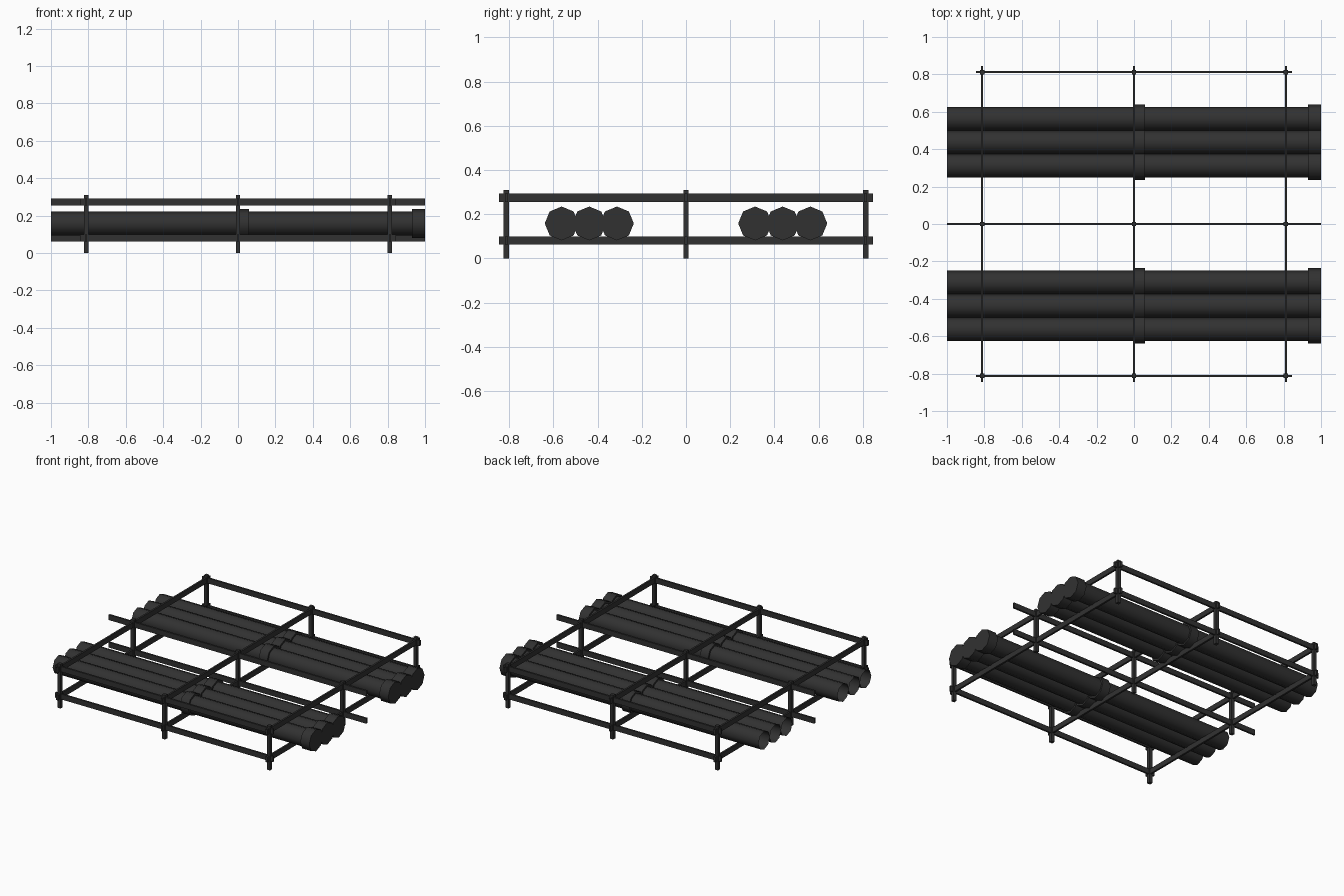
import bpy, bmesh, math

if "Cube" in bpy.data.objects:
    bpy.data.objects.remove(bpy.data.objects["Cube"])

mat = bpy.data.materials.new("dark_grey")
mat.diffuse_color = (0.031, 0.031, 0.031, 1)
mat.use_nodes = True
mat.node_tree.nodes["Principled BSDF"].inputs["Base Color"].default_value = mat.diffuse_color


def finish(name, bm):
    bmesh.ops.recalc_face_normals(bm, faces=bm.faces)
    me = bpy.data.meshes.new(name)
    bm.to_mesh(me)
    bm.free()
    me.materials.append(mat)
    ob = bpy.data.objects.new(name, me)
    bpy.context.collection.objects.link(ob)
    return ob


def box(name, center, size):
    bm = bmesh.new()
    bmesh.ops.create_cube(bm, size=1)
    for v in bm.verts:
        v.co = [c + p * s for c, p, s in zip(center, v.co, size)]
    return finish(name, bm)


def pipe(name, y, z):
    # octagonal pipe along x: open at -x, sockets at the middle and +x end
    r, R = 0.0635, 0.0765
    prof = [(-1, r), (-0.005, r), (-0.005, R), (0.06, R), (0.06, r),
            (0.93, r), (0.93, R), (1, R)]
    bm = bmesh.new()
    rings = []
    for x, rad in prof:
        rings.append([bm.verts.new((x, y + rad * math.cos(k * math.pi / 4),
                                    z + rad * math.sin(k * math.pi / 4)))
                      for k in range(8)])
    for a, b in zip(rings, rings[1:]):
        for k in range(8):
            j = (k + 1) % 8
            bm.faces.new((a[k], a[j], b[j], b[k]))
    bm.faces.new(rings[-1])
    ob = finish(name, bm)
    bpy.ops.object.select_all(action='DESELECT')
    ob.select_set(True)
    bpy.context.view_layer.objects.active = ob
    bpy.ops.object.shade_smooth_by_angle(angle=math.radians(60))


S = 0.8125
GRID = (-S, 0, S)

# posts
for x in GRID:
    for y in GRID:
        box("post", (x, y, 0.155), (0.024, 0.024, 0.31))

# lower and upper rails in both directions
for level, z in (("lower", 0.081), ("upper", 0.274)):
    for p in GRID:
        half = 1.0 if p == 0 else 0.845
        box(level + "_long_rail", (0, p, z), (2 * half, 0.013, 0.037))
        box(level + "_cross_rail", (p, 0, z), (0.013, 1.69, 0.037))

# two bundles of three pipes
for side in (-1, 1):
    for i in (-1, 0, 1):
        pipe("pipe", side * 0.4375 + i * 0.125, 0.158)
